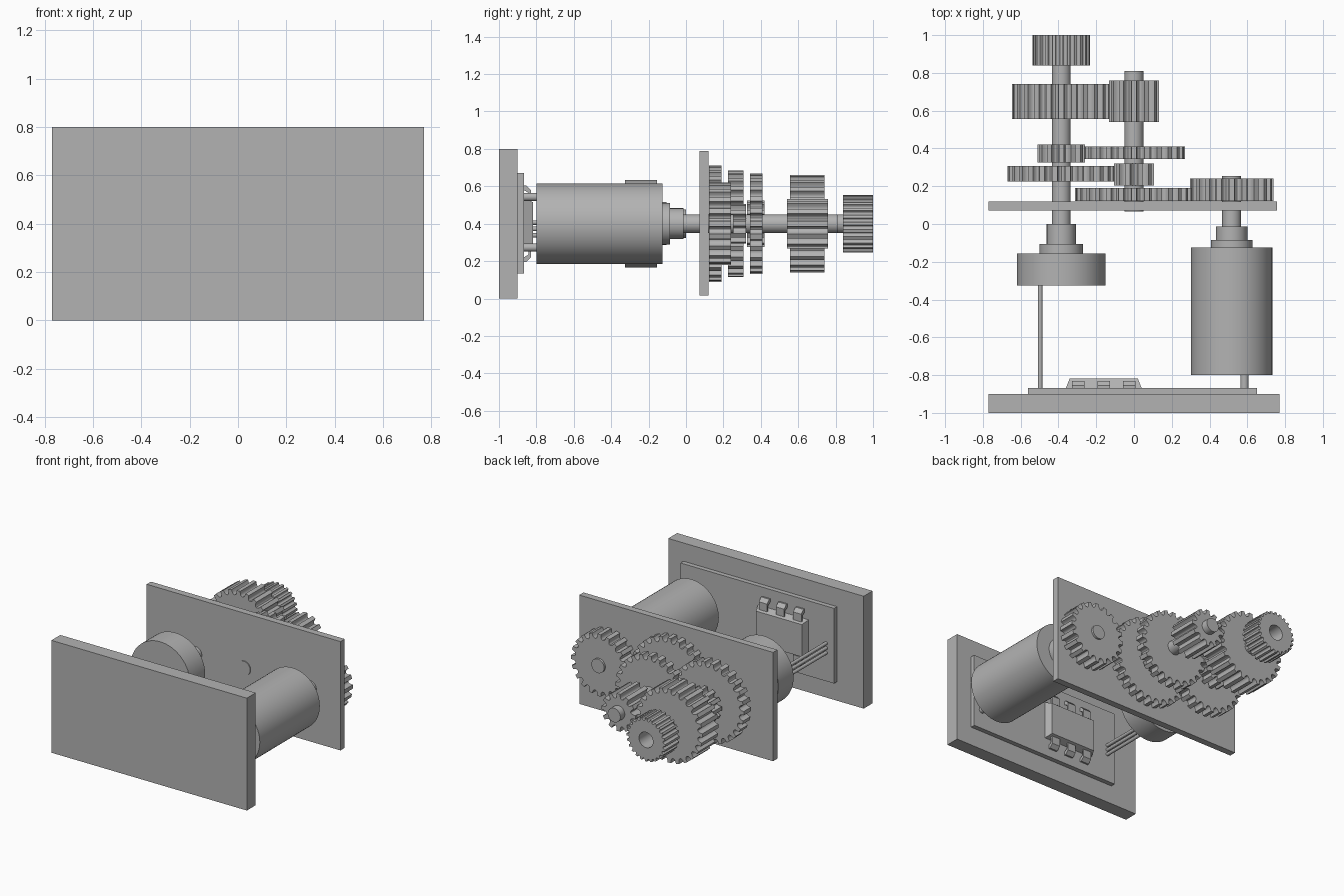
import bpy, bmesh
from math import sin, cos, pi
from mathutils import Vector

cube = bpy.data.objects.get("Cube")
if cube:
    bpy.data.objects.remove(cube, do_unlink=True)

grey = bpy.data.materials.new("plain_grey")
grey.use_nodes = True
grey.diffuse_color = (0.45, 0.45, 0.45, 1)
grey.node_tree.nodes["Principled BSDF"].inputs["Base Color"].default_value = grey.diffuse_color

AXIS_Z = 0.4                                   # height of every shaft
DRIVE_X, IDLE_X, MOTOR_X = -0.385, 0.0, 0.517  # output, idler, motor shafts


def finish(name, bm, smooth=True):
    bmesh.ops.recalc_face_normals(bm, faces=bm.faces[:])
    mesh = bpy.data.meshes.new(name)
    bm.to_mesh(mesh)
    bm.free()
    mesh.materials.append(grey)
    obj = bpy.data.objects.new(name, mesh)
    bpy.context.collection.objects.link(obj)
    if smooth:
        bpy.ops.object.select_all(action='DESELECT')
        obj.select_set(True)
        bpy.context.view_layer.objects.active = obj
        bpy.ops.object.shade_smooth_by_angle(angle=pi / 6)
    return obj


def box(name, x0, x1, y0, y1, z0, z1):
    bm = bmesh.new()
    bmesh.ops.create_cube(bm, size=1)
    for v in bm.verts:
        v.co = ((x0 + x1) / 2 + v.co.x * (x1 - x0),
                (y0 + y1) / 2 + v.co.y * (y1 - y0),
                (z0 + z1) / 2 + v.co.z * (z1 - z0))
    return finish(name, bm, False)


def prism(name, outline, direction, hole=None):
    """Extrude a closed outline, optionally around an inner hole outline."""
    bm = bmesh.new()
    edges = []
    for loop in [outline] + ([hole] if hole else []):
        verts = [bm.verts.new(p) for p in loop]
        edges += [bm.edges.new((a, b)) for a, b in zip(verts, verts[1:] + verts[:1])]
    if hole:
        bmesh.ops.triangle_fill(bm, edges=edges, use_beauty=True)
    else:
        bm.faces.new(verts)
    ext = bmesh.ops.extrude_face_region(bm, geom=bm.faces[:], use_keep_orig=True)
    moved = [g for g in ext["geom"] if isinstance(g, bmesh.types.BMVert)]
    bmesh.ops.translate(bm, verts=moved, vec=Vector(direction))
    return finish(name, bm)


def circle(x, y, r, z=AXIS_Z, n=48):
    return [(x + r * cos(2 * pi * i / n), y, z + r * sin(2 * pi * i / n)) for i in range(n)]


def rod(name, x, y0, y1, r, z=AXIS_Z, n=48):
    return prism(name, circle(x, y0, r, z, n), (0, y1 - y0, 0))


def gear(name, x, y0, y1, r, teeth, depth=0.035, bore=None):
    """Toothed disc: flat tooth tips with rounded grooves between them."""
    pitch = 2 * pi / teeth
    points = []
    for t in range(teeth):
        for k in range(9):
            a = pi * k / 8
            angle = pitch * (t + 0.5 - 0.3 * cos(a))
            rad = r - depth * sin(a) ** 0.8
            points.append((x + rad * cos(angle), y0, AXIS_Z + rad * sin(angle)))
    hole = circle(x, y0, bore) if bore else None
    return prism(name, points, (0, y1 - y0, 0), hole)


# Housing plates and circuit board
box("front_cover", -0.77, 0.77, -1.0, -0.9, 0, 0.8)
box("circuit_board", -0.56, 0.65, -0.9, -0.867, 0.135, 0.67)
box("gear_plate", -0.77, 0.757, 0.072, 0.12, 0.015, 0.79)

# Chip with a tapered case and bent pins above and below
chip = bmesh.new()
bmesh.ops.create_cube(chip, size=1)
for v in chip.verts:
    grow = 0.02 if v.co.y < 0 else 0
    v.co = (-0.16 + 2 * v.co.x * (0.18 + grow), -0.842 + v.co.y * 0.05,
            AXIS_Z + 2 * v.co.z * (0.115 + grow))
finish("chip_case", chip, False)
pin_profile = [(-0.842, 0.125), (-0.842, 0.165), (-0.867, 0.18), (-0.867, 0.205),
               (-0.855, 0.205), (-0.83, 0.18), (-0.83, 0.125)]
for side, label in ((1, "upper"), (-1, "lower")):
    for i, x in enumerate((-0.295, -0.16, -0.025)):
        prism(f"{label}_chip_pin_{i + 1}",
              [(x - 0.032, y, AXIS_Z + side * z) for y, z in pin_profile], (0.064, 0, 0))

# Motor
rod("motor_body", MOTOR_X, -0.8, -0.125, 0.215, n=64)
rod("motor_collar", MOTOR_X, -0.125, -0.085, 0.11)
rod("motor_nose", MOTOR_X, -0.085, -0.013, 0.083)
rod("motor_shaft", MOTOR_X, -0.013, 0.255, 0.05)
for label, z in (("upper", 0.543), ("lower", 0.273)):
    rod(f"{label}_motor_terminal", 0.585, -0.867, -0.8, 0.022, z, 24)

# Position sensor on the output shaft, with its three wires
rod("sensor_body", DRIVE_X, -0.325, -0.155, 0.235, n=64)
rod("sensor_collar", DRIVE_X, -0.155, -0.105, 0.115)
rod("sensor_nose", DRIVE_X, -0.105, 0.0, 0.077)
for i, z in enumerate((0.338, 0.372, 0.406)):
    rod(f"sensor_wire_{i + 1}", -0.497, -0.867, -0.325, 0.012, z, 16)

# Shafts
rod("output_shaft", DRIVE_X, 0.0, 0.85, 0.05)
rod("idler_shaft", IDLE_X, 0.065, 0.81, 0.05)

# Gear train, from the motor to the output
gear("motor_gear", MOTOR_X, 0.122, 0.24, 0.221, 20)
gear("idler_first_wheel", IDLE_X, 0.122, 0.19, 0.312, 28)
gear("idler_first_pinion", IDLE_X, 0.205, 0.32, 0.107, 10)
gear("output_first_wheel", DRIVE_X, 0.225, 0.307, 0.286, 26)
gear("output_first_pinion", DRIVE_X, 0.325, 0.42, 0.126, 12)
gear("idler_second_wheel", IDLE_X, 0.343, 0.41, 0.27, 24)
gear("idler_second_pinion", IDLE_X, 0.54, 0.76, 0.134, 12)
gear("output_second_wheel", DRIVE_X, 0.555, 0.74, 0.262, 24)
gear("output_gear", DRIVE_X, 0.84, 1.0, 0.153, 24, 0.018, bore=0.055)
